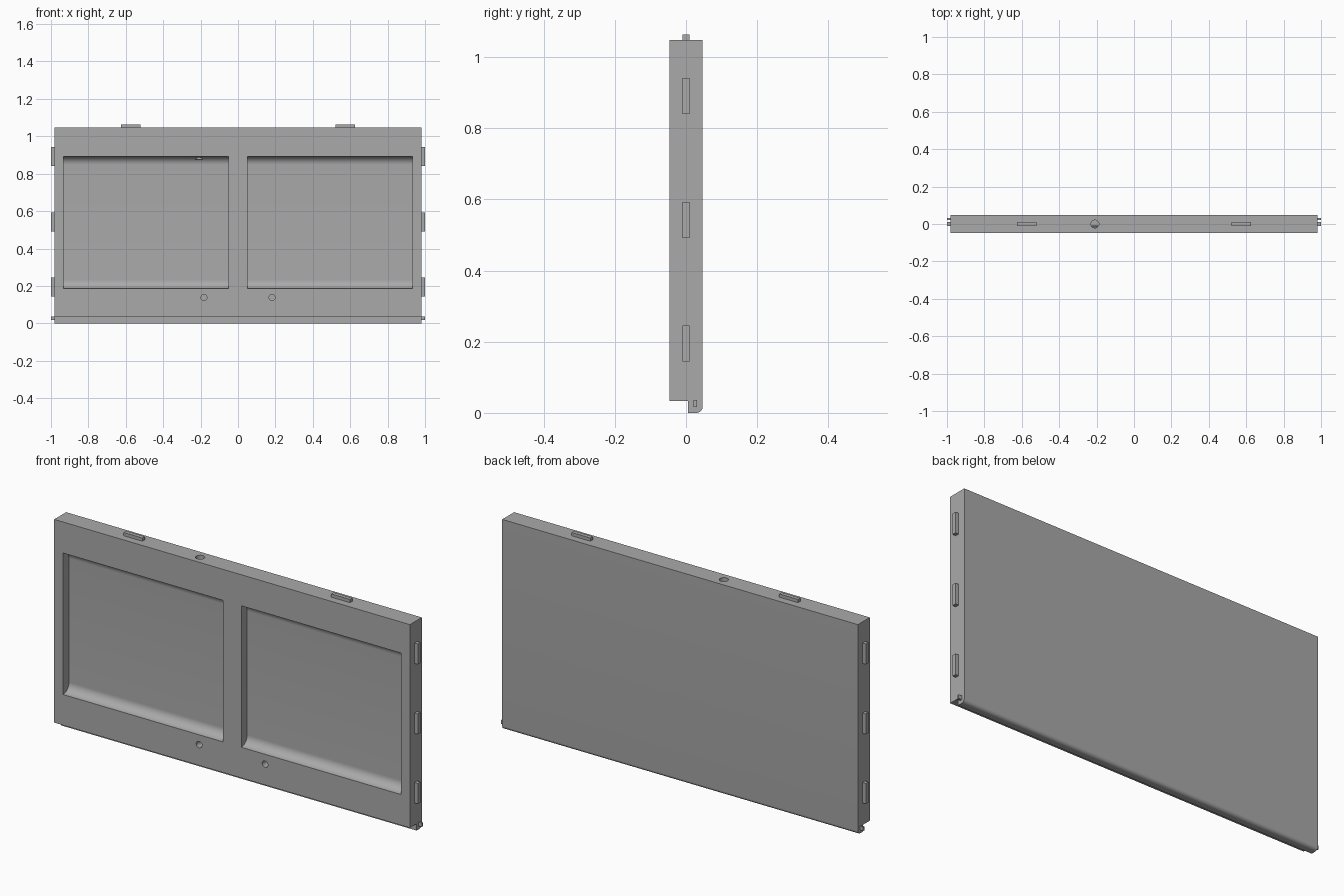
import bpy, bmesh, math
from mathutils import Matrix

if "Cube" in bpy.data.objects:
    bpy.data.objects.remove(bpy.data.objects["Cube"])

HALF_W, HALF_D, TOP = 0.982, 0.047, 1.048

grey = bpy.data.materials.new("mid_grey")
grey.diffuse_color = (0.4, 0.4, 0.4, 1)
grey.use_nodes = True
grey.node_tree.nodes["Principled BSDF"].inputs["Base Color"].default_value = grey.diffuse_color


def finish(name, bm):
    bmesh.ops.recalc_face_normals(bm, faces=bm.faces)
    mesh = bpy.data.meshes.new(name)
    bm.to_mesh(mesh)
    bm.free()
    mesh.materials.append(grey)
    obj = bpy.data.objects.new(name, mesh)
    bpy.context.collection.objects.link(obj)
    return obj


def arc(cy, cz, r, start, end, steps=10):
    angles = [math.radians(start + (end - start) * i / steps) for i in range(steps + 1)]
    return [(cy + r * math.cos(a), cz + r * math.sin(a)) for a in angles]


def extrude_x(name, profile, x0, x1):
    """Sweep a (y, z) profile along x."""
    bm = bmesh.new()
    face = bm.faces.new([bm.verts.new((x0, y, z)) for y, z in profile])
    res = bmesh.ops.extrude_face_region(bm, geom=[face])
    verts = [v for v in res["geom"] if isinstance(v, bmesh.types.BMVert)]
    bmesh.ops.translate(bm, verts=verts, vec=(x1 - x0, 0, 0))
    return finish(name, bm)


def box(name, x0, x1, y0, y1, z0, z1):
    return extrude_x(name, [(y0, z0), (y1, z0), (y1, z1), (y0, z1)], x0, x1)


def cylinder(name, loc, r, depth, rot):
    bm = bmesh.new()
    bmesh.ops.create_cone(bm, cap_ends=True, segments=32, radius1=r, radius2=r, depth=depth,
                          matrix=Matrix.Translation(loc) @ rot)
    return finish(name, bm)


def cut(target, cutter):
    mod = target.modifiers.new("cut", "BOOLEAN")
    mod.operation, mod.solver, mod.object = "DIFFERENCE", "EXACT", cutter
    bpy.context.view_layer.objects.active = target
    bpy.ops.object.modifier_apply(modifier=mod.name)
    bpy.data.objects.remove(cutter)


# Panel body with a rebated lower front edge and a rounded lower back edge
R = 0.018
panel = extrude_x("panel", [(-HALF_D, 0.034), (0.006, 0.034), (0.006, 0)]
                  + arc(HALF_D - R, R, R, -90, 0)
                  + [(HALF_D, TOP), (-HALF_D, TOP)], -HALF_W, HALF_W)

# Two recesses with coved top and bottom
F, Z0, Z1 = 0.045, 0.187, 0.893
recess = ([(-0.08, Z0)] + arc(-F, Z0 + F, F, -90, 0, 14)
          + arc(-F, Z1 - F, F, 0, 90, 14) + [(-0.08, Z1)])
for x0, x1 in ((-0.933, -0.051), (0.051, 0.933)):
    cut(panel, extrude_x("recess_cutter", recess, x0, x1))

# Small front holes and the top hole that breaks into the left recess
for x in (-0.182, 0.182):
    cut(panel, cylinder("front_hole_cutter", (x, -0.05, 0.138), 0.016, 0.1,
                        Matrix.Rotation(math.pi / 2, 4, "X")))
cut(panel, cylinder("top_hole_cutter", (-0.209, 0, 0.977), 0.021, 0.2, Matrix()))

bpy.ops.object.select_all(action="DESELECT")
panel.select_set(True)
bpy.context.view_layer.objects.active = panel
bpy.ops.object.shade_smooth_by_angle(angle=math.radians(30))

# Locating tabs on the sides and top, and hinge pins in the lower corners
for side, s in (("left", -1), ("right", 1)):
    inner, outer = s * (HALF_W - 0.01), s * 1.0
    for i, z in enumerate((0.195, 0.542, 0.891)):
        box(f"{side}_tab_{i + 1}", inner, outer, -0.01, 0.01, z - 0.051, z + 0.051)
    box(f"{side}_hinge_pin", inner, outer, 0.021, 0.031, 0.017, 0.036)
    box(f"{side}_top_tab", s * 0.521, s * 0.625, -0.01, 0.01, TOP - 0.01, 1.064)
